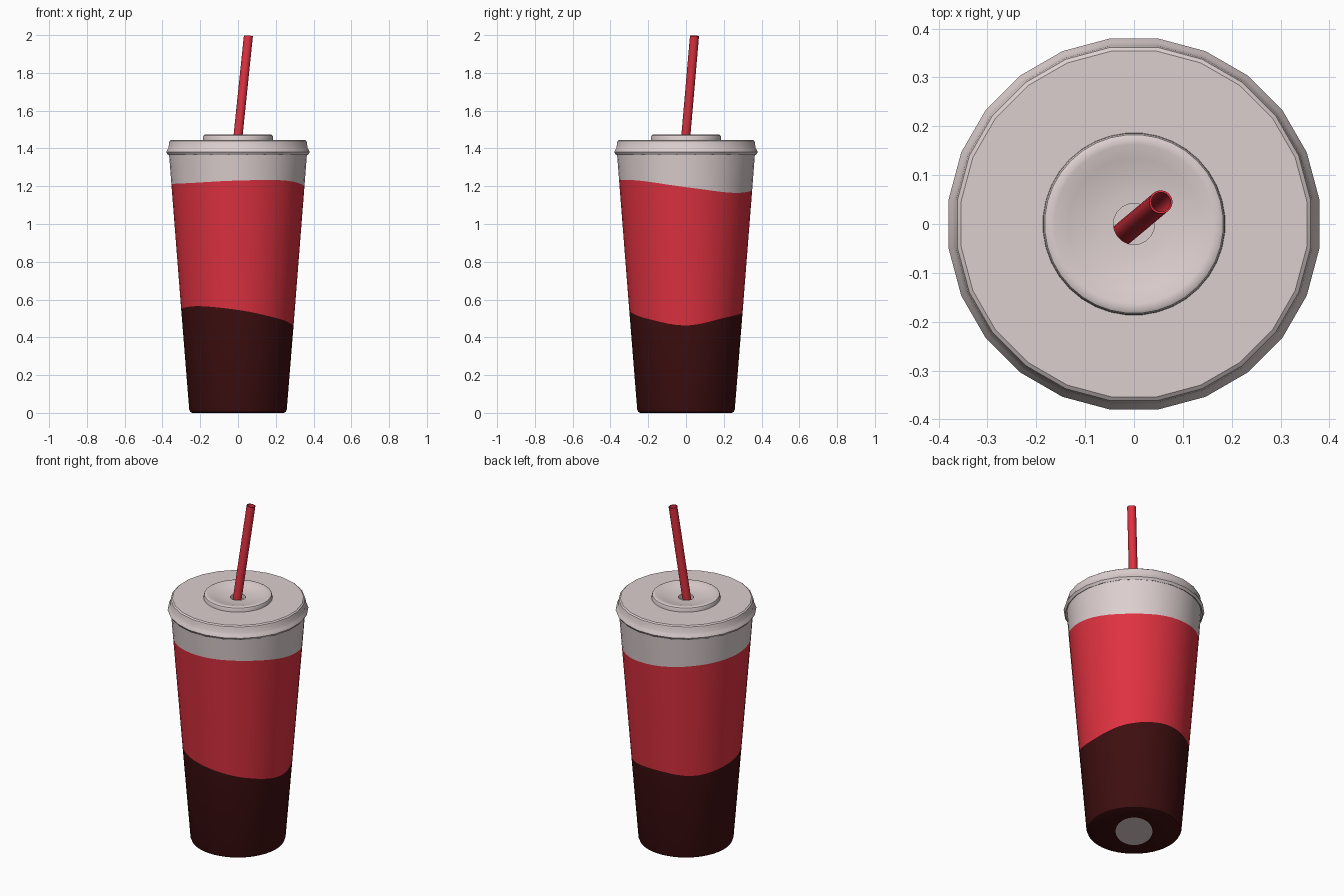
import bpy, bmesh, math
from mathutils import Vector, Matrix

if "Cube" in bpy.data.objects:
    bpy.data.objects.remove(bpy.data.objects["Cube"])


def material(name, rgb):
    m = bpy.data.materials.new(name)
    m.diffuse_color = (*rgb, 1)
    m.use_nodes = True
    m.node_tree.nodes["Principled BSDF"].inputs["Base Color"].default_value = m.diffuse_color
    return m


WHITE = material("warm_white", (0.72, 0.62, 0.62))
RED = material("red", (0.73, 0.031, 0.051))
DARK = material("dark_maroon", (0.048, 0.0045, 0.005))


def build(name, rows, mats, row_mats=None, cap_start=False, closed=False, matrix=None):
    """Skin a list of vertex rings; row_mats gives a material index per band."""
    bm = bmesh.new()
    rings = [[bm.verts.new(p) for p in row] for row in rows]
    n = len(rings[0])
    pairs = list(zip(rings, rings[1:]))
    if closed:
        pairs.append((rings[-1], rings[0]))
    for k, (a, b) in enumerate(pairs):
        for i in range(n):
            j = (i + 1) % n
            f = bm.faces.new((a[i], a[j], b[j], b[i]))
            f.material_index = row_mats[k] if row_mats else 0
    if cap_start:
        bm.faces.new(list(reversed(rings[0]))).material_index = 0
    if matrix:
        bm.transform(matrix)
    bmesh.ops.recalc_face_normals(bm, faces=bm.faces)
    me = bpy.data.meshes.new(name)
    bm.to_mesh(me)
    bm.free()
    ob = bpy.data.objects.new(name, me)
    bpy.context.collection.objects.link(ob)
    for m in mats:
        me.materials.append(m)
    bpy.ops.object.select_all(action='DESELECT')
    ob.select_set(True)
    bpy.context.view_layer.objects.active = ob
    bpy.ops.object.shade_smooth_by_angle(angle=math.radians(35))
    return ob


def ring(r, z, n):
    return [(r * math.cos((i + .5) * math.tau / n), r * math.sin((i + .5) * math.tau / n), z)
            for i in range(n)]


def wave(values, a):
    """Smooth periodic curve through values given every 45 degrees."""
    t = (a / math.tau * 8) % 8
    i = int(t)
    u = t - i
    p0, p1, p2, p3 = (values[(i + k) % 8] for k in (-1, 0, 1, 2))
    return p1 + .5 * u * (p2 - p0 + u * (2*p0 - 5*p1 + 4*p2 - p3 + u * (3*(p1 - p2) + p3 - p0)))


# Cup: tapered wall with two wavy colour borders and a pale patch underneath
N = 48
LOW = (.463, .505, .53, .515, .545, .565, .545, .50)
HIGH = (1.195, 1.165, 1.18, 1.20, 1.21, 1.217, 1.23, 1.23)


def wall(values):
    out = []
    for i in range(N):
        a = (i + .5) * math.tau / N
        z = wave(values, a)
        r = .26 + (z - .02) / 1.35 * .106
        out.append((r * math.cos(a), r * math.sin(a), z))
    return out


patch = []
for i in range(N):
    a = (i + .5) * math.tau / N
    d = a - math.radians(50)
    r = 1 / math.hypot(math.cos(d) / .15, math.sin(d) / .10)
    patch.append((r * math.cos(a), r * math.sin(a), 0))

cup_rows = [patch, ring(.243, 0, N), ring(.253, .005, N), ring(.259, .02, N),
            wall(LOW), wall(HIGH), ring(.366, 1.375, N)]
build("cup", cup_rows, [WHITE, RED, DARK], [2, 2, 2, 2, 1, 0], cap_start=True)

# Lid: snap-on rim and flat top
rim = [(.362, 1.372), (.374, 1.366), (.383, 1.38), (.375, 1.398), (.371, 1.405),
       (.368, 1.43), (.365, 1.44), (.357, 1.446), (.18, 1.446)]
build("lid", [ring(r, z, 24) for r, z in rim], [WHITE])

# Raised centre of the lid with a dished top and straw hole
dish = [(.187, 1.444), (.186, 1.462), (.183, 1.469), (.176, 1.473), (.163, 1.472),
        (.135, 1.464), (.10, 1.455), (.065, 1.451), (.042, 1.45), (.042, 1.425)]
build("lid_centre", [ring(r, z, 36) for r, z in dish], [WHITE])

# Straw: leaning hollow tube
top = Vector((.055, .045, 1.996))
base = Vector((-.043, -.037, 1.05))
axis = top - base
L = axis.length
tube = [(.024, 0), (.024, L), (.020, L), (.020, 0)]
build("straw", [ring(r, z, 20) for r, z in tube], [RED], closed=True,
      matrix=Matrix.Translation(base) @ axis.to_track_quat('Z', 'Y').to_matrix().to_4x4())
